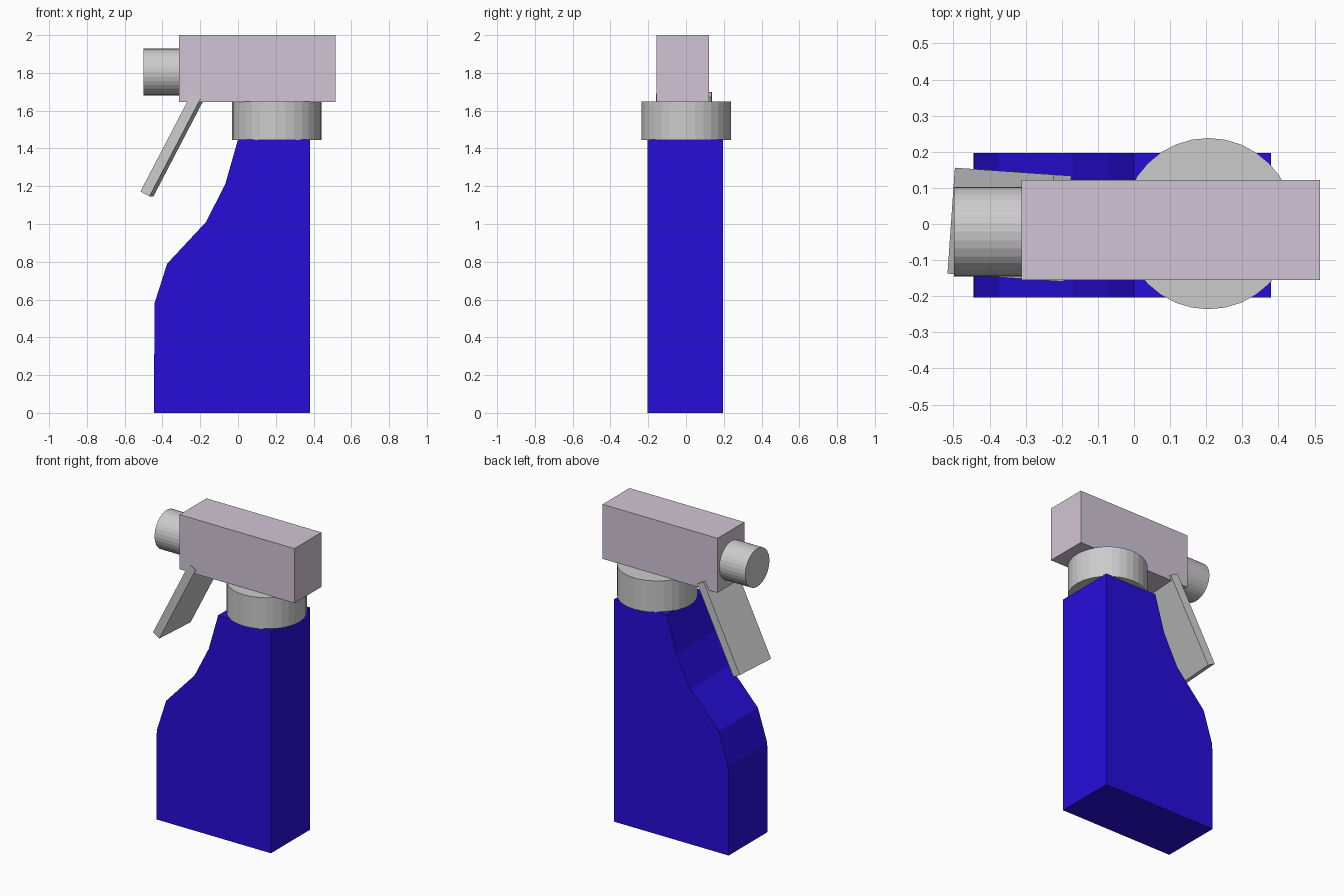
import bpy
import bmesh
from math import radians
from mathutils import Matrix, Vector

if "Cube" in bpy.data.objects:
    bpy.data.objects.remove(bpy.data.objects["Cube"])


def make_object(name, bm, mat=None):
    bmesh.ops.recalc_face_normals(bm, faces=bm.faces)
    mesh = bpy.data.meshes.new(name)
    bm.to_mesh(mesh)
    bm.free()
    obj = bpy.data.objects.new(name, mesh)
    bpy.context.collection.objects.link(obj)
    if mat:
        mesh.materials.append(mat)
    return obj


def material(name, color):
    mat = bpy.data.materials.new(name)
    mat.diffuse_color = (*color, 1)
    mat.use_nodes = True
    mat.node_tree.nodes["Principled BSDF"].inputs["Base Color"].default_value = mat.diffuse_color
    return mat


def box(name, center, size, rot=(0, 0, 0), mat=None):
    bm = bmesh.new()
    bmesh.ops.create_cube(bm, size=1)
    bmesh.ops.scale(bm, vec=size, verts=bm.verts)
    obj = make_object(name, bm, mat)
    obj.location = center
    obj.rotation_euler = [radians(a) for a in rot]
    return obj


def cylinder(name, center, radius, depth, rot=(0, 0, 0)):
    bm = bmesh.new()
    bmesh.ops.create_cone(bm, cap_ends=True, segments=32,
                          radius1=radius, radius2=radius, depth=depth)
    obj = make_object(name, bm)
    obj.location = center
    obj.rotation_euler = [radians(a) for a in rot]
    return obj


def extruded_profile(name, points, y0, y1, mat):
    bm = bmesh.new()
    face = bm.faces.new([bm.verts.new((x, y0, z)) for x, z in points])
    new = bmesh.ops.extrude_face_region(bm, geom=[face])["geom"]
    bmesh.ops.translate(bm, vec=(0, y1 - y0, 0),
                        verts=[v for v in new if isinstance(v, bmesh.types.BMVert)])
    return make_object(name, bm, mat)


blue = material("bottle_blue", (0.02, 0.004, 0.7))
lilac = material("head_lilac", (0.64, 0.56, 0.66))

# Bottle with a stepped shoulder on the nozzle side
extruded_profile("bottle", [
    (-0.445, 0), (0.38, 0), (0.38, 1.447), (0, 1.447), (-0.068, 1.21),
    (-0.17, 1.01), (-0.375, 0.79), (-0.442, 0.58)], -0.204, 0.197, blue)

# Screw collar
cylinder("collar", (0.206, 0.001, 1.546), 0.237, 0.204)

# Spray head
box("spray_head", (0.1015, -0.0165, 1.8225), (0.827, 0.277, 0.355), mat=lilac)

# Nozzle pointing along -x
cylinder("nozzle", (-0.395, -0.021, 1.805), 0.124, 0.208, rot=(0, 90, 0))

# Tilted, slightly turned trigger lever
box("trigger", (-0.345, -0.002, 1.422), (0.055, 0.294, 0.593), rot=(0, 27.6, -4))
